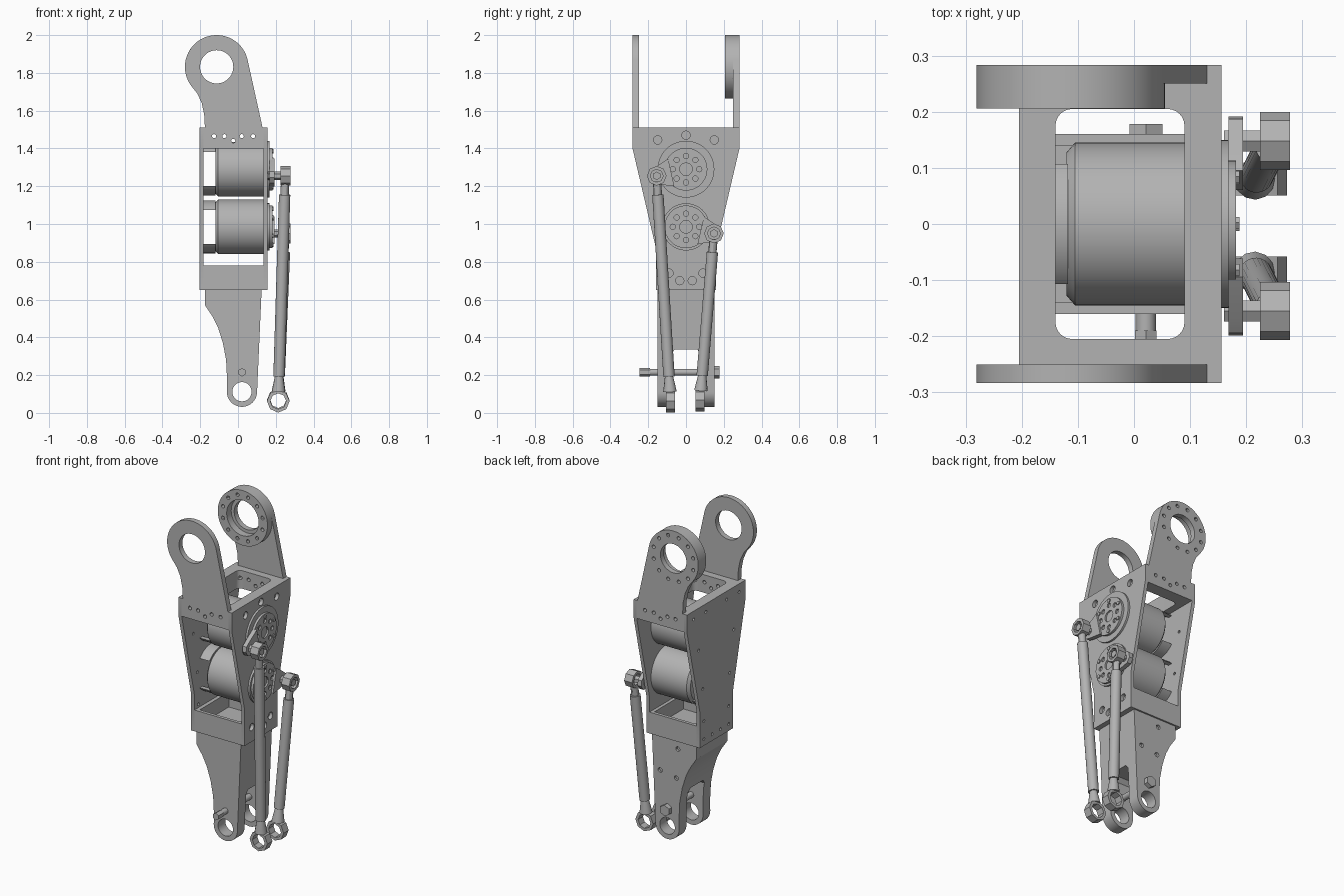
import bpy, bmesh
from math import sin, cos, pi, radians
from mathutils import Vector

old = bpy.data.objects.get("Cube")
if old:
    bpy.data.objects.remove(old, do_unlink=True)

GREY = (0.45, 0.45, 0.45, 1)
metal = bpy.data.materials.new("grey metal")
metal.use_nodes = True
metal.diffuse_color = GREY
metal.node_tree.nodes["Principled BSDF"].inputs["Base Color"].default_value = GREY


def finish(name, bm):
    bmesh.ops.recalc_face_normals(bm, faces=bm.faces)
    me = bpy.data.meshes.new(name)
    bm.to_mesh(me)
    bm.free()
    ob = bpy.data.objects.new(name, me)
    bpy.context.collection.objects.link(ob)
    me.materials.append(metal)
    return ob


def rods(name, parts, n=32):
    """Cylinders or cones (start, end, radius[, end radius]) in one mesh."""
    bm = bmesh.new()
    for p in parts:
        a, b = Vector(p[0]), Vector(p[1])
        d = b - a
        m = d.to_track_quat('Z', 'Y').to_matrix().to_4x4()
        m.translation = (a + b) / 2
        bmesh.ops.create_cone(bm, cap_ends=True, segments=n, radius1=p[2],
                              radius2=p[-1], depth=d.length, matrix=m)
    return finish(name, bm)


def prism(name, pts, axis, lo, hi):
    """Extrude a 2D profile along one axis."""
    put = {'X': lambda u, v, w: (w, u, v), 'Y': lambda u, v, w: (u, w, v),
           'Z': lambda u, v, w: (u, v, w)}[axis]
    bm = bmesh.new()
    f = bm.faces.new([bm.verts.new(put(u, v, lo)) for u, v in pts])
    ext = bmesh.ops.extrude_face_region(bm, geom=[f])
    move = Vector(put(0, 0, hi - lo))
    bmesh.ops.translate(bm, vec=move, verts=[v for v in ext["geom"] if isinstance(v, bmesh.types.BMVert)])
    return finish(name, bm)


def box(name, x, y, z):
    return prism(name, [(x[0], y[0]), (x[1], y[0]), (x[1], y[1]), (x[0], y[1])], 'Z', *z)


def cut(ob, cutter):
    mod = ob.modifiers.new("cut", 'BOOLEAN')
    mod.operation, mod.solver, mod.object = 'DIFFERENCE', 'EXACT', cutter
    bpy.context.view_layer.objects.active = ob
    bpy.ops.object.modifier_apply(modifier=mod.name)
    bpy.data.objects.remove(cutter, do_unlink=True)


def arc(cx, cy, r, a0, a1, n=32):
    return [(cx + r * cos(radians(a0 + (a1 - a0) * i / n)),
             cy + r * sin(radians(a0 + (a1 - a0) * i / n))) for i in range(n + 1)]


def around(c, r, n, start=0):
    return [(c[0] + r * cos(start + 2 * pi * i / n), c[1] + r * sin(start + 2 * pi * i / n)) for i in range(n)]


# Tapered housing: side plates, top frame and floor block
half = [(0.16, 0.65), (0.16, 0.875), (0.283, 1.4), (0.283, 1.51)]
side = half + [(-y, z) for y, z in reversed(half)]
MOTOR_Z = (0.985, 1.29)
left_plate = prism("left_side_plate", side, 'X', 0.135, 0.156)
right_plate = prism("right_side_plate", side, 'X', -0.205, -0.183)
spots = [(0, 1.47)] + [(s * y, z) for s in (-1, 1) for y, z in
                       ((0.15, 1.445), (0.09, 0.74), (0.033, 0.7))]
cut(left_plate, rods("holes", [((0.1, y, z), (0.2, y, z), 0.022) for y, z in spots], 16))
small = [(s * y, z) for s in (-1, 1) for y, z in
         ((0.22, 1.46), (0.1, 1.46), (0.17, 1.25), (0.13, 1.0), (0.12, 0.8), (0.12, 0.69), (0.04, 0.69))]
cut(right_plate, rods("holes", [((-0.25, y, z), (-0.15, y, z), 0.009) for y, z in small], 12))

top_frame = box("top_frame", (-0.183, 0.135), (-0.283, 0.283), (1.4, 1.51))
window = []
for cx, cy, a in ((0.06, 0.175, 0), (-0.11, 0.175, 90), (-0.11, -0.175, 180), (0.06, -0.175, 270)):
    window += arc(cx, cy, 0.03, a, a + 90, 6)
cut(top_frame, prism("window", window, 'Z', 1.3, 1.6))
bolts = ((-0.127, 1.465), (-0.072, 1.465), (-0.025, 1.44), (0.02, 1.465), (0.08, 1.465))
cut(top_frame, rods("holes", [((x, -0.4, z), (x, 0.4, z), 0.011) for x, z in bolts], 12))
floor_block = box("floor_block", (-0.183, 0.135), (-0.16, 0.16), (0.65, 0.78))
cut(floor_block, box("pocket", (-0.16, 0.115), (-0.14, 0.14), (0.69, 0.9)))

# Upper lugs
LX, LZ, LR = -0.113, 1.832, 0.168
lug = arc(LX, LZ, LR, 12, 217, 48) + [(-0.215, 1.69), (-0.192, 1.64), (-0.179, 1.58),
                                      (-0.175, 1.51), (0.13, 1.51)]
front_lug = prism("front_lug", lug, 'Y', -0.283, -0.25)
back_lug = prism("back_lug", lug, 'Y', 0.25, 0.283)
bearing_ring = rods("bearing_ring", [((LX, 0.206, LZ), (LX, 0.25, LZ), LR)], 64)
bore = ((LX, -0.4, LZ), (LX, 0.4, LZ), 0.088)
cut(front_lug, rods("bore", [bore], 48))
cut(back_lug, rods("bore", [bore], 48))
cut(bearing_ring, rods("bore", [((LX, 0.1, LZ), (LX, 0.3, LZ), 0.108)], 48))
for part in (bearing_ring, back_lug):
    cut(part, rods("holes", [((x, 0.1, z), (x, 0.4, z), 0.011) for x, z in
                             around((LX, LZ), 0.138, 12, 0.26)], 12))

# Lower fork: curved profile, slotted below the web
FX, FZ = 0.021, 0.112
fork = [(0.125, 0.65), (-0.175, 0.65), (-0.175, 0.57), (-0.135, 0.51), (-0.105, 0.45),
        (-0.08, 0.37), (-0.063, 0.28), (-0.058, 0.18)] + arc(FX, FZ, 0.08, 180, 360, 24)
fork_body = prism("lower_fork", fork, 'Y', -0.15, 0.15)
slot = [(0.08, -0.1), (0.08, 0.31)] + arc(0, 0.31, 0.08, 0, 180, 8)[1:-1]
slot = [(0.08, -0.1), (0.08, 0.31), (0.06, 0.335), (-0.06, 0.335), (-0.08, 0.31), (-0.08, -0.1)]
cut(fork_body, prism("slot", slot, 'X', -0.4, 0.4))
cut(fork_body, rods("bore", [((FX, -0.3, FZ), (FX, 0.3, FZ), 0.051)]))
blind = [((x, s * 0.135, z), (x, s * 0.2, z), 0.014) for s in (-1, 1)
         for x, z in ((-0.05, 0.6), (0.07, 0.44), (-0.04, 0.42))]
cut(fork_body, rods("holes", blind[3:], 12))

# Cross pin through the fork
rods("cross_pin", [((FX, -0.24, 0.215), (FX, 0.17, 0.215), 0.018)], 16)
rods("pin_ends", [((FX, 0.15, 0.215), (FX, 0.178, 0.215), 0.034),
                  ((FX, -0.245, 0.215), (FX, -0.19, 0.215), 0.022)], 6)

# Motors with end arches, output flanges and hub bolts
for label, z in zip(("lower", "upper"), MOTOR_Z):
    rods(label + "_motor", [((-0.105, 0, z), (0.135, 0, z), 0.145),
                            ((-0.12, 0, z), (-0.105, 0, z), 0.128, 0.145)], 64)
    arch = rods(label + "_motor_arch", [((-0.183, 0, z), (-0.118, 0, z), 0.14)], 48)
    cut(arch, rods("bore", [((-0.3, 0, z), (0, 0, z), 0.12)], 48))
    cut(arch, box("gap", (-0.3, 0), (-0.3, 0.3), (z - 0.09, z + 0.09)))
    rods(label + "_flange", [((0.156, 0, z), (0.168, 0, z), 0.15 if label == "upper" else 0.125)], 48)
    hub = rods(label + "_hub", [((0.166, 0, z), (0.182, 0, z), 0.113)], 48)
    cut(hub, rods("holes", [((0.172, 0, z), (0.3, 0, z), 0.034)] +
                  [((0.172, a, b), (0.3, a, b), 0.014) for a, b in around((0, z), 0.07, 8)], 12))
    rods(label + "_hub_bolts", [((0.166, a, b), (0.188, a, b), 0.012) for a, b in
                                around((0, z), 0.096, 6, 0.5)], 6)


# Push rods with eyes at both ends, driven by cranks on the hubs
def push_rod(label, top, bottom, hub_z):
    t, b = Vector(top), Vector(bottom)
    d = (b - t).normalized()
    rods(label + "_rod", [(t + d * 0.1, b - d * 0.13, 0.03)], 24)
    rods(label + "_rod_necks", [(t + d * 0.03, t + d * 0.1, 0.022),
                                (b - d * 0.05, b - d * 0.13, 0.036, 0.022)], 12)
    eye = rods(label + "_rod_top_eye", [(t - Vector((0.025, 0, 0)), t + Vector((0.028, 0, 0)), 0.052)], 8)
    cut(eye, rods("bore", [(t - Vector((0.1, 0, 0)), t + Vector((0.1, 0, 0)), 0.034)], 8))
    eye = rods(label + "_rod_bottom_eye", [(b - Vector((0, 0.024, 0)), b + Vector((0, 0.024, 0)), 0.06)], 8)
    cut(eye, rods("bore", [(b - Vector((0, 0.1, 0)), b + Vector((0, 0.1, 0)), 0.042)], 8))
    rods(label + "_joint_bolt", [((0.16, t.y, t.z), (0.272, t.y, t.z), 0.022)], 6)
    # Tapered crank lobe reaching from the hub rim to the joint
    v = Vector((t.y, t.z - hub_z)).normalized()
    w = Vector((-v.y, v.x))
    o, e = Vector((0, hub_z)), Vector((t.y, t.z))
    tip = [e + 0.045 * (v * cos(a) + w * sin(a)) for a in (-1.5, -0.75, 0, 0.75, 1.5)]
    prism(label + "_crank", [o + v * 0.08 - w * 0.075] + tip + [o + v * 0.08 + w * 0.075],
          'X', 0.168, 0.194)


push_rod("front", (0.25, -0.155, 1.255), (0.213, -0.082, 0.062), MOTOR_Z[1])
push_rod("back", (0.25, 0.148, 0.95), (0.213, 0.075, 0.068), MOTOR_Z[0])

# Smooth the round parts, keep edges sharp
bpy.ops.object.select_all(action='DESELECT')
for ob in bpy.context.scene.objects:
    if ob.type == 'MESH' and ob.data.materials and ob.data.materials[0] == metal:
        ob.select_set(True)
        bpy.context.view_layer.objects.active = ob
bpy.ops.object.shade_smooth_by_angle(angle=radians(30))
